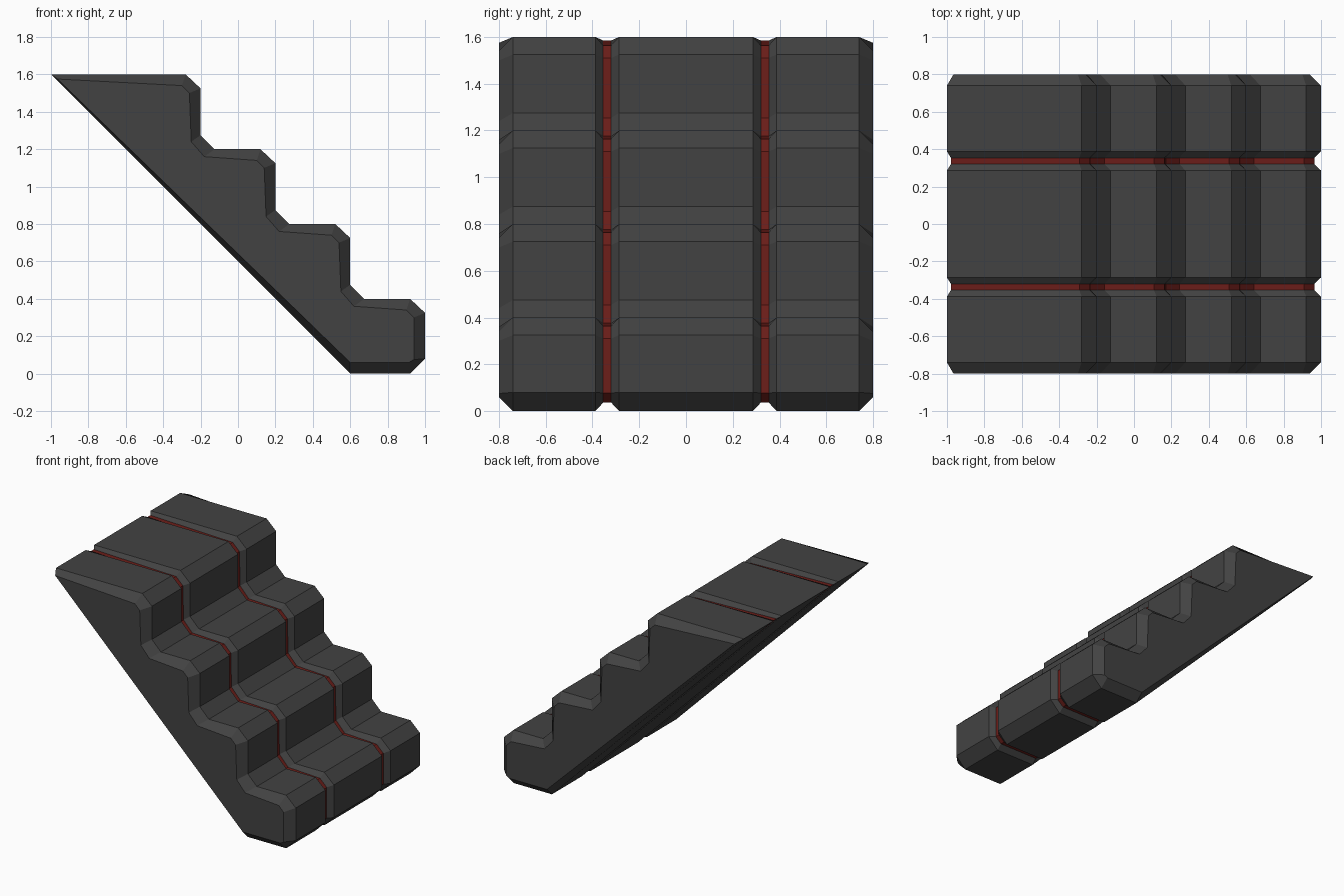
import bpy

if "Cube" in bpy.data.objects:
    bpy.data.objects.remove(bpy.data.objects["Cube"])

# Side profile (x, z): tip, four chamfered steps, foot
outer = [(-1, 1.6)]
inset = [(-0.965, 1.575)]
for k in range(4):
    x, z = -0.2 + 0.4 * k, 1.6 - 0.4 * k
    outer += [(x - 0.08, z), (x, z - 0.075)]
    inset += [(x - 0.10, z - 0.06), (x - 0.06, z - 0.10)]
    if k < 3:
        outer += [(x, z - 0.325), (x + 0.075, z - 0.4)]
        inset += [(x - 0.05, z - 0.36), (x + 0.02, z - 0.44)]
outer += [(1, 0.08), (0.92, 0), (0.6, 0)]
inset += [(0.94, 0.075), (0.915, 0.06), (0.6, 0.06)]
n = len(outer)


def material(name, color):
    m = bpy.data.materials.new(name)
    m.diffuse_color = (*color, 1)
    m.use_nodes = True
    m.node_tree.nodes["Principled BSDF"].inputs["Base Color"].default_value = m.diffuse_color
    return m


def loft(name, stations, mat, cap_front=False, cap_back=False):
    """Skin the profile along y; each station is (y, inset amount)."""
    verts = [(ox + (ix - ox) * t, y, oz + (iz - oz) * t)
             for y, t in stations
             for (ox, oz), (ix, iz) in zip(outer, inset)]
    faces = []
    for s in range(len(stations) - 1):
        a, b = s * n, (s + 1) * n
        for i in range(n):
            j = (i + 1) % n
            faces.append((a + i, a + j, b + j, b + i))
    if cap_front:
        faces.append(tuple(reversed(range(n))))
    if cap_back:
        faces.append(tuple(range(len(verts) - n, len(verts))))
    mesh = bpy.data.meshes.new(name)
    mesh.from_pydata(verts, [], faces)
    mesh.materials.append(mat)
    ob = bpy.data.objects.new(name, mesh)
    bpy.context.collection.objects.link(ob)


dark = material("dark_stone", (0.055, 0.055, 0.055))
red = material("red_trim", (0.15, 0.013, 0.01))

# Two outer stair blocks and the middle one, with bevelled groove walls
side = [(-0.8, 1), (-0.74, 0), (-0.388, 0), (-0.354, 0.6)]
loft("front_stair_block", side, dark, cap_front=True)
loft("back_stair_block", [(-y, t) for y, t in reversed(side)], dark, cap_back=True)
loft("middle_stair_block", [(-0.32, 0.6), (-0.286, 0), (0.286, 0), (0.32, 0.6)], dark)

# Red strips on the groove floors
loft("front_groove_strip", [(-0.354, 0.6), (-0.32, 0.6)], red)
loft("back_groove_strip", [(0.32, 0.6), (0.354, 0.6)], red)
